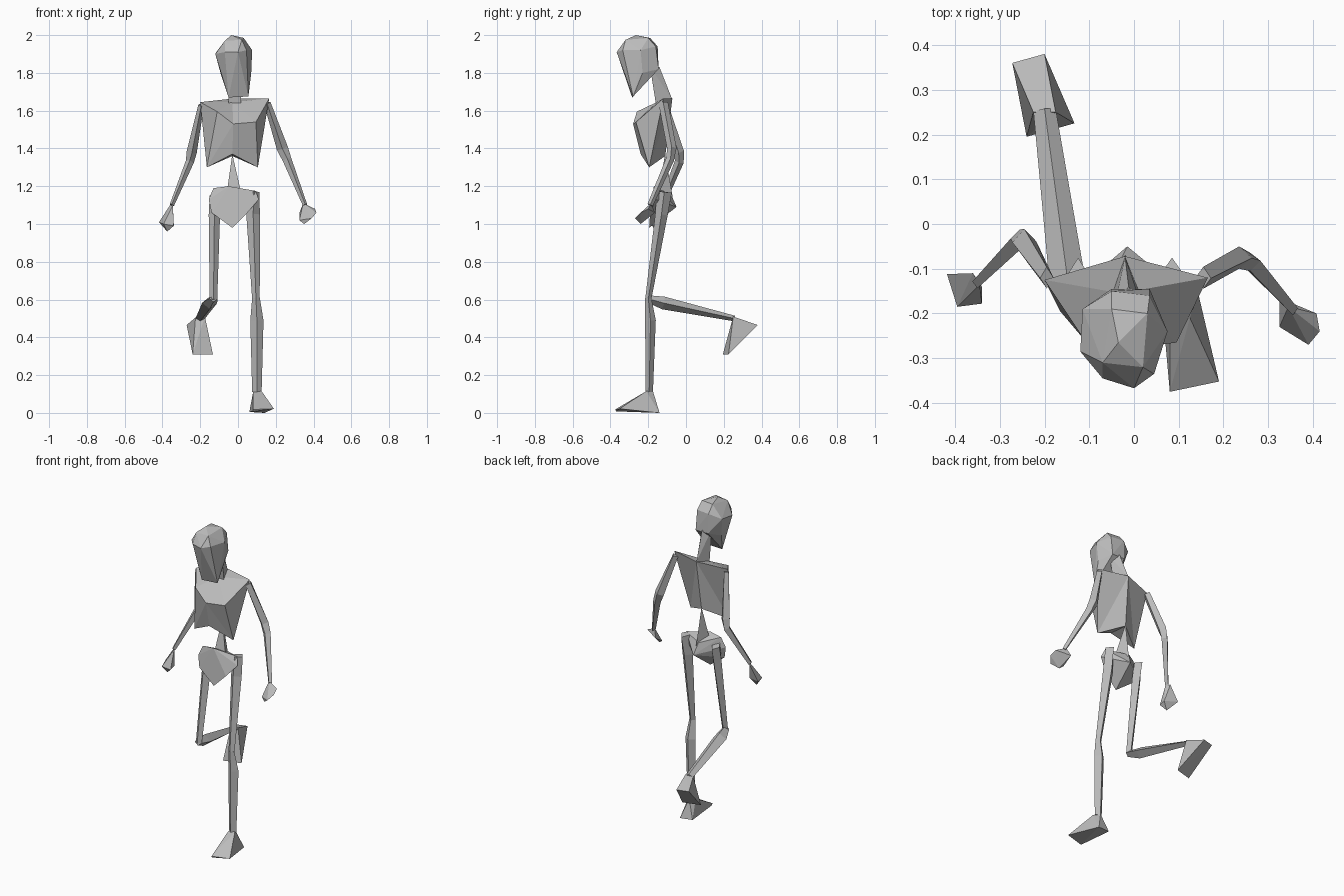
import bpy, bmesh, math
from mathutils import Vector

cube = bpy.data.objects.get("Cube")
if cube:
    bpy.data.objects.remove(cube)

grey = bpy.data.materials.new("plain grey")
grey.use_nodes = True
COLOUR = (0.5, 0.5, 0.5, 1)
grey.diffuse_color = COLOUR
grey.node_tree.nodes["Principled BSDF"].inputs["Base Color"].default_value = COLOUR


def finish(name, bm):
    bmesh.ops.recalc_face_normals(bm, faces=bm.faces)
    mesh = bpy.data.meshes.new(name)
    bm.to_mesh(mesh)
    bm.free()
    mesh.materials.append(grey)
    obj = bpy.data.objects.new(name, mesh)
    bpy.context.collection.objects.link(obj)
    return obj


def hull(name, points):
    """Faceted solid wrapped around a few points."""
    bm = bmesh.new()
    for p in points:
        bm.verts.new(p)
    result = bmesh.ops.convex_hull(bm, input=bm.verts)
    loose = [v for v in bm.verts if not v.link_faces]
    bmesh.ops.delete(bm, geom=loose, context='VERTS')
    return finish(name, bm)


def limb(name, stations, sides=4):
    """Tapered bone: each station is centre, half width across x, half depth."""
    bm = bmesh.new()
    centres = [Vector(s[0]) for s in stations]
    rings = []
    for i, (c, wide, deep) in enumerate(stations):
        along = (centres[min(i + 1, len(centres) - 1)] - centres[max(i - 1, 0)]).normalized()
        across = Vector((1, 0, 0))
        across = (across - along * across.dot(along)).normalized()
        out = along.cross(across)
        ring = []
        for k in range(sides):
            a = math.tau * k / sides
            ring.append(bm.verts.new(centres[i] + across * wide * math.cos(a)
                                     + out * deep * math.sin(a)))
        rings.append(ring)
    for low, high in zip(rings, rings[1:]):
        for k in range(sides):
            n = (k + 1) % sides
            bm.faces.new((low[k], low[n], high[n], high[k]))
    bm.faces.new(rings[0])
    bm.faces.new(rings[-1])
    return finish(name, bm)


# Head: brow ring, crown, back of skull and chin
hull("head", [
    (-.12, -.285, 1.9), (-.07, -.345, 1.91), (0, -.367, 1.91), (.045, -.335, 1.92),
    (.075, -.24, 1.92), (.035, -.16, 1.94), (-.05, -.15, 1.94), (-.115, -.19, 1.91),
    (-.035, -.265, 2), (-.07, -.31, 1.97), (.02, -.32, 1.975), (.03, -.2, 1.985),
    (-.05, -.19, 1.985), (-.05, -.145, 1.82), (.035, -.145, 1.82),
    (-.09, -.22, 1.79), (.07, -.23, 1.8),
    (-.05, -.285, 1.67), (.055, -.28, 1.675)])

# Neck
hull("neck", [
    (-.045, -.19, 1.83), (.02, -.19, 1.83), (-.012, -.14, 1.83),
    (-.05, -.16, 1.64), (.015, -.16, 1.64), (-.02, -.073, 1.66)])

# Rib cage with a notch below the breastbone
corners = {
    "nape": (-.02, -.072, 1.665), "collar": (-.03, -.155, 1.645),
    "r_shoulder": (-.2, -.125, 1.645), "l_shoulder": (.165, -.12, 1.665),
    "r_chest": (-.11, -.26, 1.595), "l_chest": (.095, -.265, 1.54),
    "breast": (-.025, -.28, 1.53), "notch": (-.03, -.24, 1.37),
    "r_rib": (-.165, -.195, 1.3), "l_rib": (.105, -.195, 1.3),
    "spine": (-.03, -.11, 1.36)}
bm = bmesh.new()
v = {key: bm.verts.new(p) for key, p in corners.items()}
for s in ("l_", "r_"):
    shoulder, chest, rib = s + "shoulder", s + "chest", s + "rib"
    for tri in (("nape", shoulder, "collar"), ("collar", shoulder, chest),
                ("collar", chest, "breast"), ("breast", chest, rib),
                ("breast", rib, "notch"), (shoulder, rib, chest),
                ("nape", rib, shoulder), ("nape", "spine", rib),
                ("notch", rib, "spine")):
        bm.faces.new([v[key] for key in tri])
finish("rib_cage", bm)

# Lower spine and pelvis
hull("lower_spine", [
    (-.03, -.11, 1.37), (-.06, -.15, 1.16), (.02, -.15, 1.15), (-.02, -.07, 1.14)])
hull("pelvis", [
    (-.13, -.16, 1.19), (-.05, -.17, 1.2), (.02, -.16, 1.16), (.095, -.14, 1.175),
    (.11, -.16, 1.13), (-.155, -.17, 1.13), (-.14, -.18, 1.06), (-.03, -.195, .98),
    (.05, -.19, 1.06), (-.015, -.05, 1.09), (-.03, -.08, 1.16)])

# Standing left leg
limb("left_thigh", [
    ((.085, -.115, 1.17), .028, .04), ((.08, -.13, 1.05), .036, .033),
    ((.095, -.2, .6), .02, .016)])
limb("left_shin", [
    ((.095, -.2, .61), .02, .016), ((.1, -.188, .49), .035, .028),
    ((.1, -.195, .11), .025, .02)])
hull("left_foot", [
    (.08, -.21, .11), (.125, -.21, .115), (.1, -.175, .115),
    (.06, -.15, .005), (.14, -.14, 0), (.08, -.375, .018), (.19, -.352, .022),
    (.08, -.37, .008)])

# Raised right leg
limb("right_thigh", [
    ((-.125, -.115, 1.15), .025, .04), ((-.125, -.13, 1.05), .03, .033),
    ((-.13, -.2, .6), .02, .016)])
limb("right_shin", [
    ((-.13, -.205, .605), .022, .018), ((-.15, -.12, .582), .04, .034),
    ((-.2, .255, .5), .025, .015)])
hull("right_foot", [
    (-.225, .25, .505), (-.175, .25, .51), (-.2, .25, .48),
    (-.272, .36, .465), (-.2, .38, .465), (-.24, .195, .31), (-.133, .225, .31)])

# Arms
limb("right_arm", [
    ((-.195, -.12, 1.63), .015, .025), ((-.245, -.04, 1.38), .027, .03),
    ((-.255, -.035, 1.33), .022, .024), ((-.35, -.13, 1.1), .012, .015)])
limb("left_arm", [
    ((.155, -.12, 1.64), .018, .025), ((.235, -.075, 1.4), .03, .025),
    ((.26, -.085, 1.34), .024, .022), ((.355, -.19, 1.1), .012, .015)])

# Hands
hull("right_hand", [
    (-.36, -.11, 1.1), (-.345, -.135, 1.1), (-.418, -.112, 1.01),
    (-.395, -.185, 1), (-.375, -.16, .96), (-.34, -.178, .99), (-.34, -.14, 1)])
hull("left_hand", [
    (.345, -.185, 1.11), (.365, -.19, 1.1), (.408, -.2, 1.08), (.415, -.24, 1.06),
    (.39, -.27, 1.03), (.325, -.23, 1.02), (.325, -.165, 1.06), (.35, -.24, 1)])
